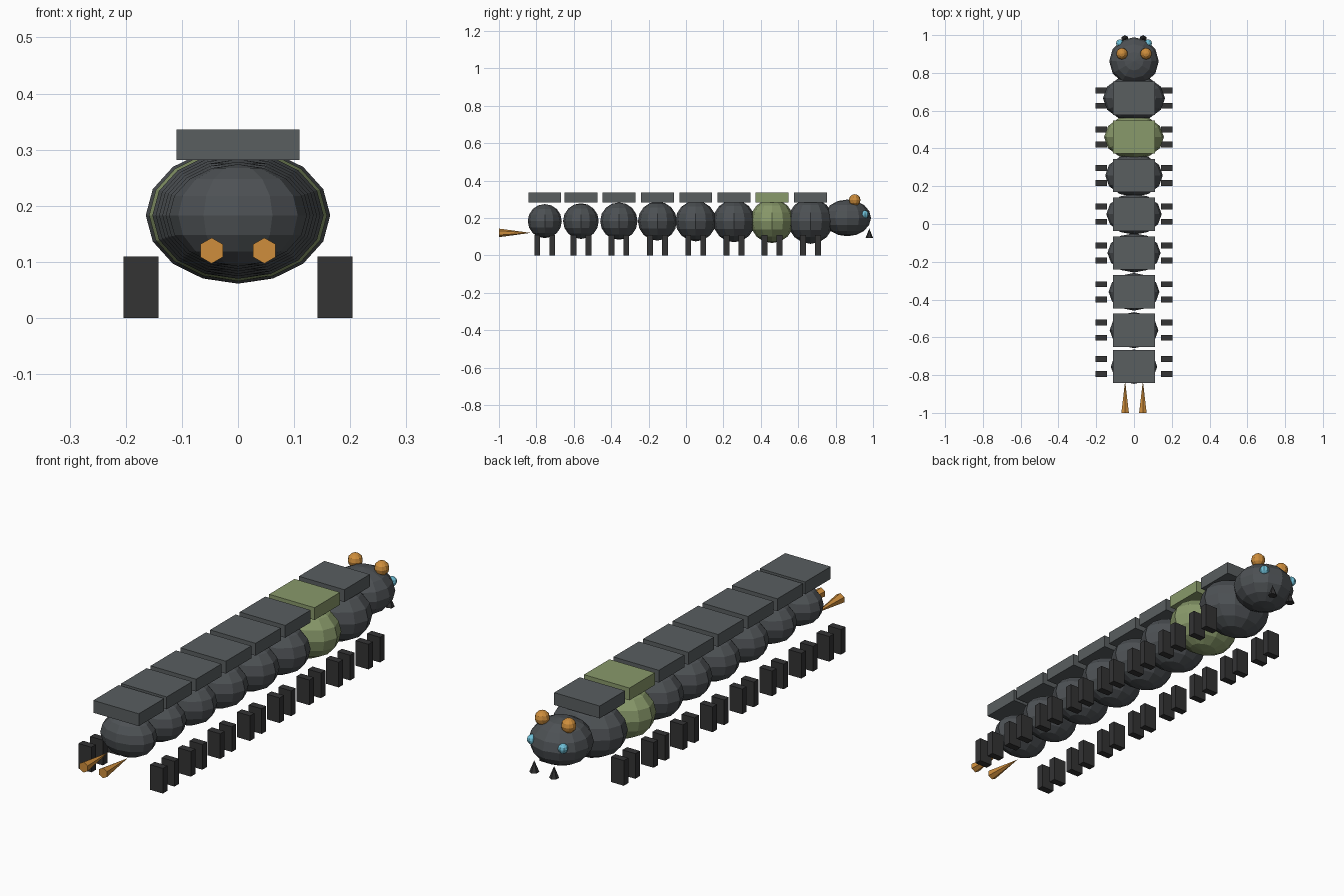
import bpy
from math import pi

cube = bpy.data.objects.get("Cube")
if cube:
    bpy.data.objects.remove(cube, do_unlink=True)


def material(name, r, g, b):
    m = bpy.data.materials.new(name)
    m.use_nodes = True
    m.diffuse_color = (r, g, b, 1)
    m.node_tree.nodes["Principled BSDF"].inputs["Base Color"].default_value = (r, g, b, 1)
    return m


body_gray = material("body gray", 0.075, 0.083, 0.09)
plate_gray = material("plate gray", 0.1, 0.112, 0.117)
leg_black = material("leg black", 0.033, 0.033, 0.034)
moss_green = material("moss green", 0.25, 0.32, 0.145)
amber = material("amber", 0.62, 0.27, 0.045)
eye_blue = material("eye blue", 0.16, 0.53, 0.69)


def finish(name, mat):
    ob = bpy.context.object
    ob.name = name
    ob.data.materials.append(mat)
    return ob


def ball(name, mat, loc, size, segments=12, rings=8):
    bpy.ops.mesh.primitive_uv_sphere_add(segments=segments, ring_count=rings, radius=1, location=loc)
    ob = finish(name, mat)
    ob.scale = size


def box(name, mat, loc, size):
    bpy.ops.mesh.primitive_cube_add(size=1, location=loc)
    ob = finish(name, mat)
    ob.scale = size


def spike(name, mat, loc, radius, depth, rot=(0, 0, 0)):
    bpy.ops.mesh.primitive_cone_add(vertices=6, radius1=radius, radius2=0, depth=depth,
                                    location=loc, rotation=rot)
    finish(name, mat)


SIDES = (("right", -1), ("left", 1))

# Body segments growing towards the head, each with a back plate and two leg pairs
segment_y = (-0.755, -0.562, -0.359, -0.153, 0.052, 0.257, 0.46, 0.666)
for i, y in enumerate(segment_y):
    r = 0.091 + 0.0044 * i
    banded = i == 6
    ball(f"body_segment_{i}", moss_green if banded else body_gray, (0, y, 0.183), (1.35 * r, r, r))
    box(f"back_plate_{i}", moss_green if banded else plate_gray, (0, y, 0.309), (0.22, 0.176, 0.054))
    for side, s in SIDES:
        for row, dy in (("rear", -0.04), ("fore", 0.04)):
            box(f"{side}_{row}_leg_{i}", leg_black, (s * 0.173, y + dy, 0.055), (0.062, 0.031, 0.11))

# Head
ball("head", body_gray, (0, 0.862, 0.2), (0.131, 0.127, 0.098))

# Paired head features and tail spikes
for side, s in SIDES:
    ball(f"{side}_knob", amber, (s * 0.064, 0.902, 0.296), (0.031,) * 3, 10, 6)
    ball(f"{side}_eye", eye_blue, (s * 0.075, 0.957, 0.219), (0.021,) * 3, 8, 6)
    spike(f"{side}_mandible", leg_black, (s * 0.048, 0.98, 0.118), 0.02, 0.05)
    spike(f"{side}_tail_spike", amber, (s * 0.047, -0.915, 0.12), 0.023, 0.17, (-pi / 2, 0, 0))
